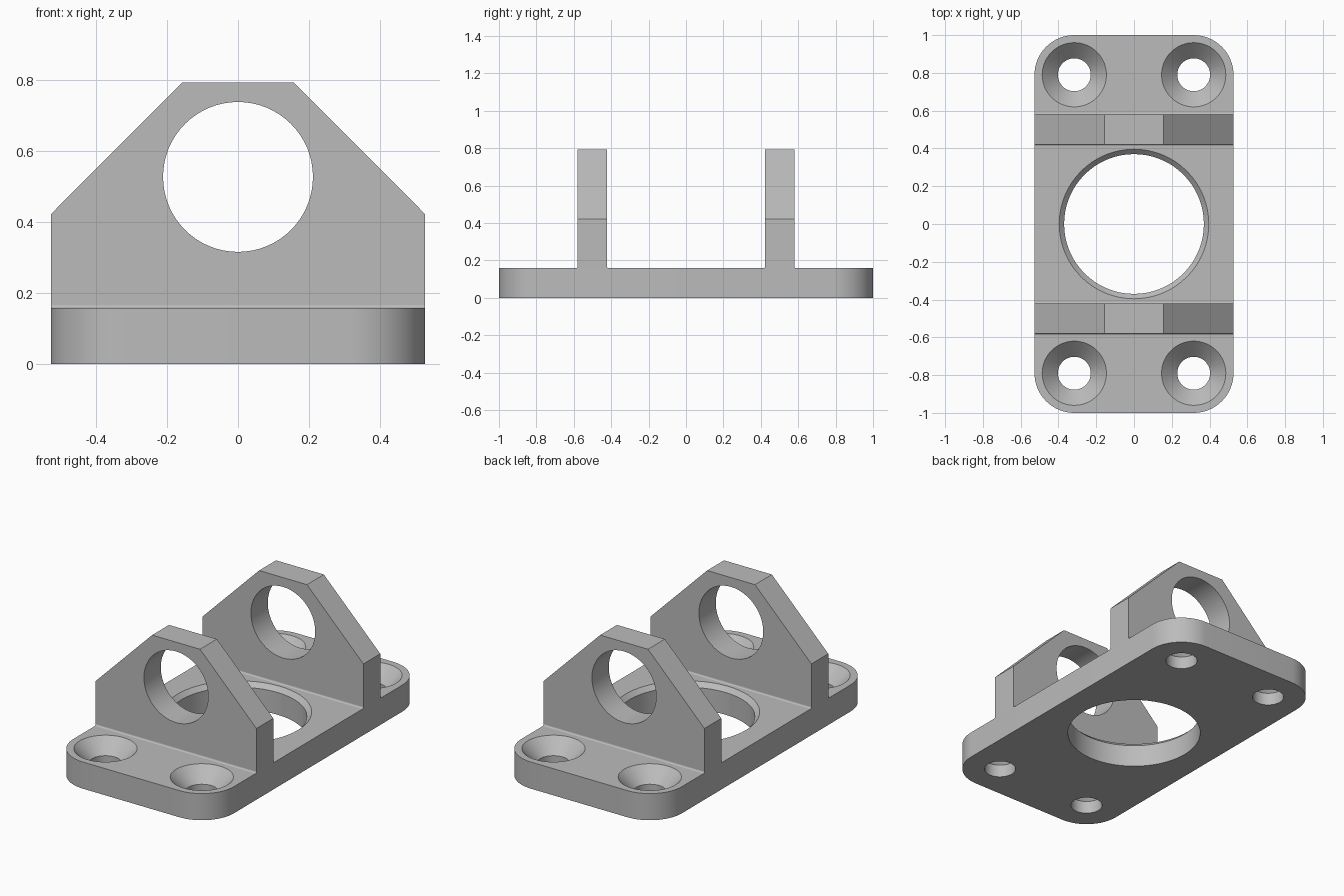
import bpy
import bmesh
from math import pi, sin, cos, radians
from mathutils import Matrix, Vector

cube = bpy.data.objects.get("Cube")
if cube:
    bpy.data.objects.remove(cube, do_unlink=True)

# Main dimensions
HALF_W, HALF_L, THICK = 0.527, 1.0, 0.158
CORNER = 0.211
LUG_IN, LUG_OUT, LUG_TOP = 0.422, 0.58, 0.793
FILLET = 0.009

grey = bpy.data.materials.new("plain grey")
grey.use_nodes = True
COLOUR = (0.5, 0.5, 0.5, 1)
grey.diffuse_color = COLOUR
grey.node_tree.nodes["Principled BSDF"].inputs["Base Color"].default_value = COLOUR


def finish(name, bm):
    bmesh.ops.recalc_face_normals(bm, faces=bm.faces)
    mesh = bpy.data.meshes.new(name)
    bm.to_mesh(mesh)
    bm.free()
    mesh.materials.append(grey)
    obj = bpy.data.objects.new(name, mesh)
    bpy.context.collection.objects.link(obj)
    return obj


def prism(name, points, direction):
    """Extrude a closed outline along a direction."""
    bm = bmesh.new()
    face = bm.faces.new([bm.verts.new(p) for p in points])
    out = bmesh.ops.extrude_face_region(bm, geom=[face])
    moved = [v for v in out["geom"] if isinstance(v, bmesh.types.BMVert)]
    bmesh.ops.translate(bm, verts=moved, vec=Vector(direction))
    if face.is_valid and len([f for f in bm.faces if len(f.verts) == len(points)]) < 2:
        bm.faces.new(face.verts)
    return finish(name, bm)


def turned(name, profile, matrix, steps=64):
    """Solid of revolution about z from (radius, height) rings."""
    bm = bmesh.new()
    rings = [[bm.verts.new((r * cos(2 * pi * i / steps), r * sin(2 * pi * i / steps), z))
              for i in range(steps)] for r, z in profile]
    for low, high in zip(rings, rings[1:]):
        for i in range(steps):
            j = (i + 1) % steps
            bm.faces.new((low[i], low[j], high[j], high[i]))
    bm.faces.new(rings[0])
    bm.faces.new(rings[-1])
    bm.transform(matrix)
    return finish(name, bm)


def cut(target, cutter):
    """Subtract the cutter, then discard it."""
    mod = target.modifiers.new("hole", 'BOOLEAN')
    mod.operation, mod.solver, mod.object = 'DIFFERENCE', 'EXACT', cutter
    bpy.context.view_layer.objects.active = target
    bpy.ops.object.modifier_apply(modifier=mod.name)
    bpy.data.objects.remove(cutter, do_unlink=True)


def smooth(obj):
    bpy.ops.object.select_all(action='DESELECT')
    obj.select_set(True)
    bpy.context.view_layer.objects.active = obj
    bpy.ops.object.shade_smooth_by_angle(angle=radians(30))


# Base plate with rounded corners
outline = []
for quarter, (sx, sy) in enumerate([(1, 1), (-1, 1), (-1, -1), (1, -1)]):
    for k in range(17):
        a = (quarter + k / 16) * pi / 2
        outline.append((sx * (HALF_W - CORNER) + CORNER * cos(a),
                        sy * (HALF_L - CORNER) + CORNER * sin(a), 0))
plate = prism("base_plate", outline, (0, 0, THICK))

# Chamfered centre bore
cut(plate, turned("bore_cutter", [(0.37, -0.1), (0.37, THICK - 0.026),
                                  (0.396, THICK), (0.396, 0.3)], Matrix()))

# Four countersunk screw holes
for sx in (-1, 1):
    for sy in (-1, 1):
        cut(plate, turned("screw_cutter", [(0.087, -0.1), (0.087, THICK - 0.083),
                                           (0.17, THICK), (0.17, 0.3)],
                          Matrix.Translation((sx * 0.316, sy * 0.79, 0))))
smooth(plate)

# Two upright lugs with a cross bore, and small fillets at their feet
half = [(HALF_W, THICK), (HALF_W, 0.422), (0.157, LUG_TOP)]
lug_outline = half + [(-x, z) for x, z in reversed(half)]
for name, side in (("front", -1), ("back", 1)):
    lug = prism(name + "_lug", [(x, side * LUG_IN, z) for x, z in lug_outline],
                (0, side * (LUG_OUT - LUG_IN), 0))
    turn = Matrix.Translation((0, 0, 0.527)) @ Matrix.Rotation(-side * pi / 2, 4, 'X')
    cut(lug, turned("lug_cutter", [(0.211, 0.3), (0.211, 0.7)], turn))
    smooth(lug)
    for part, y, out in (("inner", LUG_IN, -side), ("outer", LUG_OUT, side)):
        corner = [(0, 0)] + [(FILLET * (1 - cos(k * pi / 12)), FILLET * (1 - sin(k * pi / 12)))
                             for k in range(7)]
        strip = prism(name + "_" + part + "_fillet",
                      [(-HALF_W, side * y + out * dy, THICK + dz) for dy, dz in corner],
                      (2 * HALF_W, 0, 0))
        smooth(strip)
